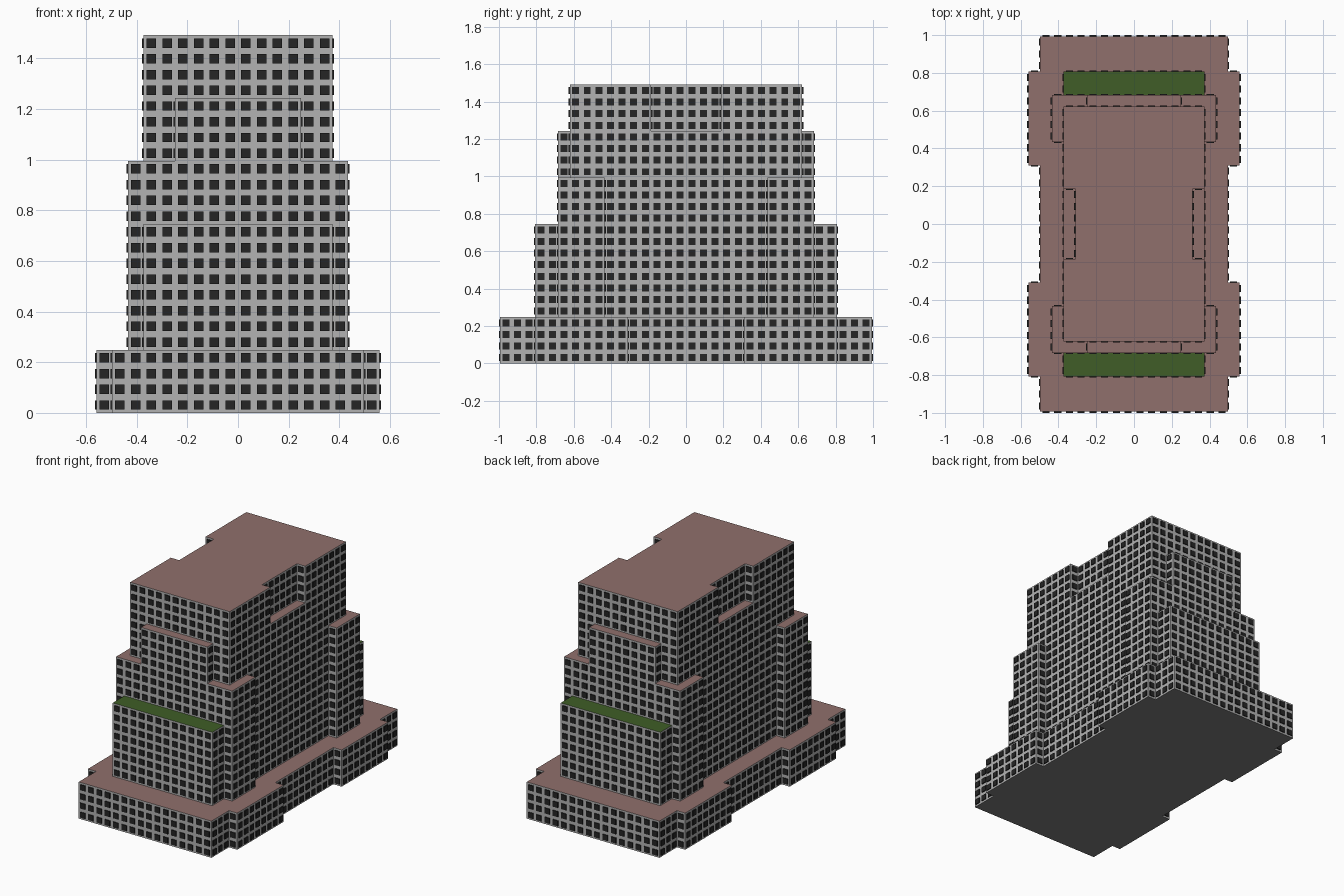
import bpy, bmesh
from mathutils import Vector

if "Cube" in bpy.data.objects:
    bpy.data.objects.remove(bpy.data.objects["Cube"])

BULGE = 0.1                      # how far a window stands proud, in cells
CELL = 1 / (16 + BULGE)          # size of one facade cell
HALF = 0.3                       # half window size, in cells
UP = Vector((0, 0, 1))

# Setback volumes in cells: half width, y start, y end, height (mirrored in x and y)
VOLUMES = [
    (8, 0, 16, 4), (9, 5, 13, 4),       # podium and its side bays
    (6, 0, 13, 12),                     # garden terrace block
    (7, 7, 11, 16),                     # corner shoulders
    (4, 0, 11, 20),                     # end bays
    (6, 0, 10, 20),                     # tower shaft
    (6, 3, 10, 24), (5, 0, 10, 24),     # notched crown
]


def height(i, j):
    x, y = abs(i + 0.5), abs(j + 0.5)
    return max([h for w, a, b, h in VOLUMES if x < w and a < y < b], default=0)


def quad(bm, *pts):
    bm.faces.new([bm.verts.new(Vector(p) * CELL) for p in pts])


def flat(bm, i, j, z, up=True):
    pts = [(i, j, z), (i + 1, j, z), (i + 1, j + 1, z), (i, j + 1, z)]
    quad(bm, *(pts if up else pts[::-1]))


def panel(bm, c, t, half):
    quad(bm, c - t * half - UP * half, c + t * half - UP * half,
         c + t * half + UP * half, c - t * half + UP * half)


def window(bm, c, n, t):
    # Shallow box standing out from the wall
    front = c + n * BULGE
    panel(bm, front, t, HALF)
    ring = [t * a * HALF + UP * b * HALF for a, b in ((-1, -1), (1, -1), (1, 1), (-1, 1))]
    for k in range(4):
        p, q = ring[k], ring[(k + 1) % 4]
        quad(bm, c + p, c + q, front + q, front + p)


def finish(name, bm, color=None):
    bmesh.ops.remove_doubles(bm, verts=bm.verts, dist=1e-5)
    mesh = bpy.data.meshes.new(name)
    bm.to_mesh(mesh)
    bm.free()
    obj = bpy.data.objects.new(name, mesh)
    bpy.context.collection.objects.link(obj)
    if color:
        mat = bpy.data.materials.new(name + "_material")
        mat.diffuse_color = (*color, 1)
        mat.use_nodes = True
        mat.node_tree.nodes["Principled BSDF"].inputs["Base Color"].default_value = mat.diffuse_color
        mesh.materials.append(mat)


walls, windows, roofs, gardens, underside = [bmesh.new() for _ in range(5)]

for i in range(-9, 9):
    for j in range(-16, 16):
        h = height(i, j)
        if not h:
            continue
        # Roof or garden on top, floor below
        flat(gardens if h == 12 else roofs, i, j, h)
        flat(underside, i, j, 0, up=False)
        # Exposed wall cells, each with one window
        for dx, dy in ((1, 0), (-1, 0), (0, 1), (0, -1)):
            n = Vector((dx, dy, 0))
            t = UP.cross(n)
            for z in range(height(i + dx, j + dy), h):
                c = Vector((i + 0.5, j + 0.5, z + 0.5)) + n * 0.5
                panel(walls, c, t, 0.5)
                window(windows, c, n, t)

finish("walls", walls, (0.45, 0.45, 0.45))
finish("windows", windows, (0.018, 0.018, 0.018))
finish("roof_terraces", roofs, (0.28, 0.16, 0.15))
finish("roof_gardens", gardens, (0.05, 0.11, 0.02))
finish("underside", underside, (0.2, 0.2, 0.2))
